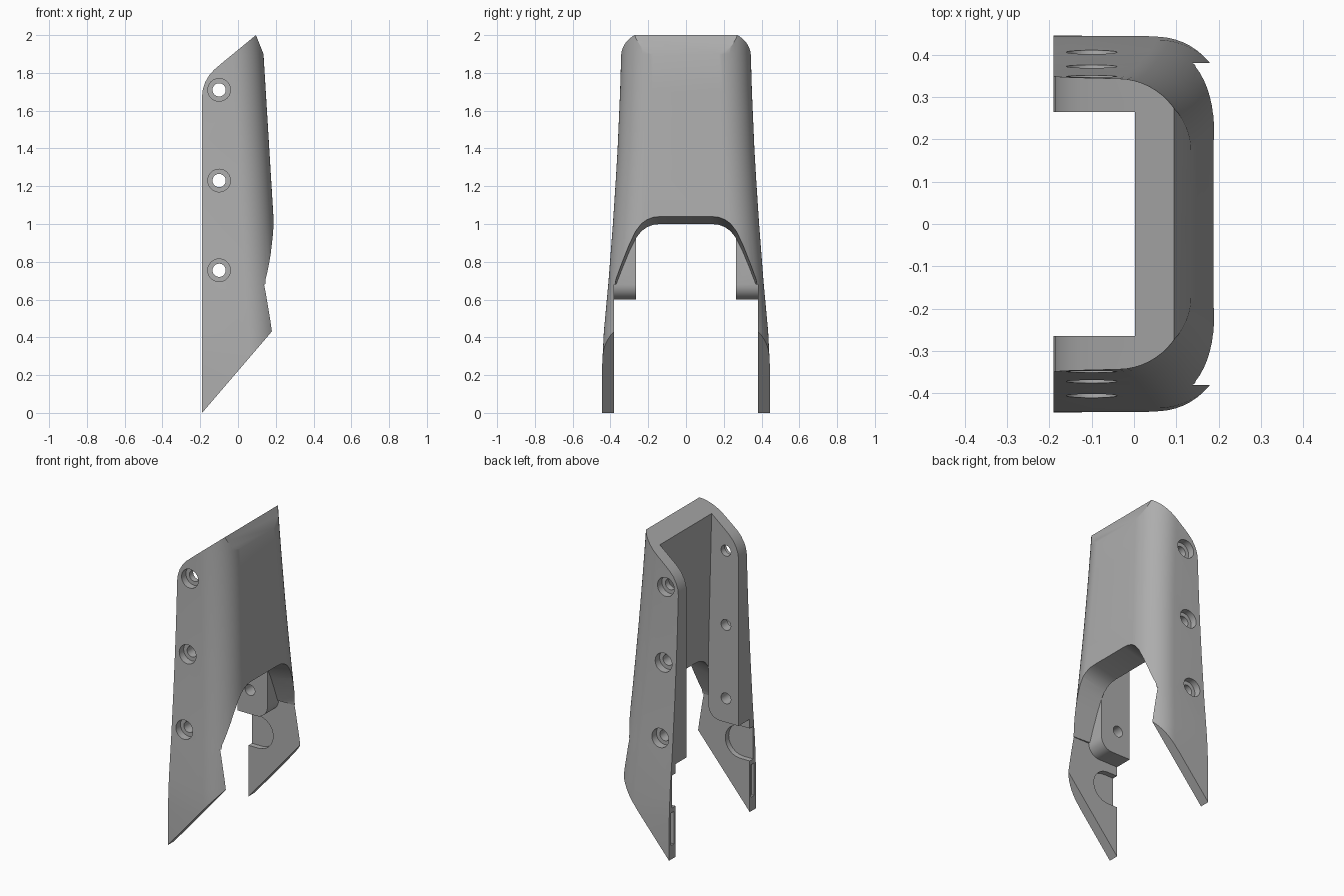
import bpy, bmesh
from math import sin, cos, pi, radians
from mathutils import Vector

cube = bpy.data.objects.get("Cube")
if cube:
    bpy.data.objects.remove(cube, do_unlink=True)

grey = bpy.data.materials.new("mid grey")
grey.use_nodes = True
colour = (0.42, 0.42, 0.42, 1)
grey.diffuse_color = colour
grey.node_tree.nodes["Principled BSDF"].inputs["Base Color"].default_value = colour


def loft(name, rings):
    """Closed solid skinned through rings of equal point count."""
    bm = bmesh.new()
    loops = [[bm.verts.new(p) for p in ring] for ring in rings]
    n = len(loops[0])
    for a, b in zip(loops, loops[1:]):
        for i in range(n):
            j = (i + 1) % n
            bm.faces.new((a[i], a[j], b[j], b[i]))
    bm.faces.new(loops[0])
    bm.faces.new(loops[-1])
    bmesh.ops.recalc_face_normals(bm, faces=bm.faces)
    mesh = bpy.data.meshes.new(name)
    bm.to_mesh(mesh)
    bm.free()
    obj = bpy.data.objects.new(name, mesh)
    bpy.context.collection.objects.link(obj)
    mesh.materials.append(grey)
    return obj


def prism(name, xz, y0, y1):
    return loft(name, [[(x, y, z) for x, z in xz] for y in (y0, y1)])


def circle(cx, cz, r, n=32):
    return [(cx + r * cos(2 * pi * i / n), cz + r * sin(2 * pi * i / n)) for i in range(n)]


def cut(target, tool, operation="DIFFERENCE"):
    tool.hide_render = True
    mod = target.modifiers.new("cut", "BOOLEAN")
    mod.operation, mod.object, mod.solver = operation, tool, "EXACT"
    bpy.context.view_layer.objects.active = target
    bpy.ops.object.modifier_apply(modifier=mod.name)
    bpy.data.objects.remove(tool, do_unlink=True)


# Tapered body with rounded front corners
widths = [(-0.1, 0.445), (0.25, 0.444), (0.43, 0.435), (0.7, 0.41), (1.0, 0.387),
          (1.23, 0.372), (1.4, 0.362), (1.7, 0.349), (1.9, 0.343), (2.1, 0.339)]


def section(z, half, r=0.17, steps=14):
    front = 0.135 + (1.9 - z) * 0.061
    arc = [(front - r + r * sin(a), half - r + r * cos(a))
           for a in (pi / 2 * i / steps for i in range(steps + 1))]
    side = [(-0.4, half)] + arc
    return [(x, y, z) for x, y in side] + [(x, -y, z) for x, y in reversed(side)]


shell = loft("bracket_shell", [section(z, w) for z, w in widths])

# Side outline: slanted foot, slanted top, rounded rear shoulder
outline = [(-0.19, 0), (0.18, 0.432), (0.4, 0.69), (0.4, 1.24), (0.135, 1.9), (0.095, 2.0),
           (-0.09, 1.848), (-0.125, 1.818), (-0.153, 1.787), (-0.174, 1.75),
           (-0.186, 1.715), (-0.19, 1.68)]
cut(shell, prism("outline", outline, -0.6, 0.6), "INTERSECT")

# Channel between the mounting blocks
channel = [(-0.6, 0.4), (0.025, 0.4), (0.025, 1.0), (0, 2.0), (0, 2.3), (-0.6, 2.3)]
cut(shell, prism("channel", channel, -0.265, 0.265))

# Wide gap between the legs, with a rounded block corner above
corner = [(0.025 - 0.08 * (1 - cos(a)), 0.68 - 0.08 * sin(a))
          for a in (pi / 2 * i / 8 for i in range(9))]
gap = [(-0.6, -0.3), (0.6, -0.3), (0.6, 0.68)] + corner + [(-0.6, 0.6)]
cut(shell, prism("leg_gap", gap, -0.38, 0.38))

# Arch through the front wall, rising outward
half_arch = [(0.38, -0.3), (0.38, 0.63), (0.37, 0.68), (0.335, 0.77), (0.3, 0.855), (0.265, 0.925),
             (0.235, 0.963), (0.205, 0.984), (0.17, 0.997), (0.13, 1.0)]
arch = half_arch + [(-y, z) for y, z in reversed(half_arch)]
cut(shell, loft("arch", [[(x, y, z + rise) for y, z in arch]
                         for x, rise in ((0.025, 0), (0.3, 0.067))]))

# Counterbored screw holes, inner pockets and rear slots on both legs
for s in (-1, 1):
    for z, wall in ((0.755, 0.405), (1.23, 0.372), (1.71, 0.349)):
        cut(shell, prism("screw_hole", circle(-0.1, z, 0.035), s * 0.2, s * 0.5))
        cut(shell, prism("counterbore", circle(-0.1, z, 0.06), s * (wall - 0.045), s * 0.5))
    bend = [(-0.12 + 0.105 * sin(a), 0.435 - 0.105 * cos(a))
            for a in (pi * i / 16 for i in range(17))]
    cut(shell, prism("pocket", [(-0.3, 0.33)] + bend + [(-0.3, 0.54)], s * 0.3, s * 0.415))
    slot = [(-0.3, 0.09), (-0.17, 0.09), (-0.17, 0.3), (-0.3, 0.3)]
    cut(shell, prism("slot", slot, s * 0.395, s * 0.425))

bpy.ops.object.select_all(action="DESELECT")
shell.select_set(True)
bpy.context.view_layer.objects.active = shell
bpy.ops.object.shade_smooth_by_angle(angle=radians(28))
